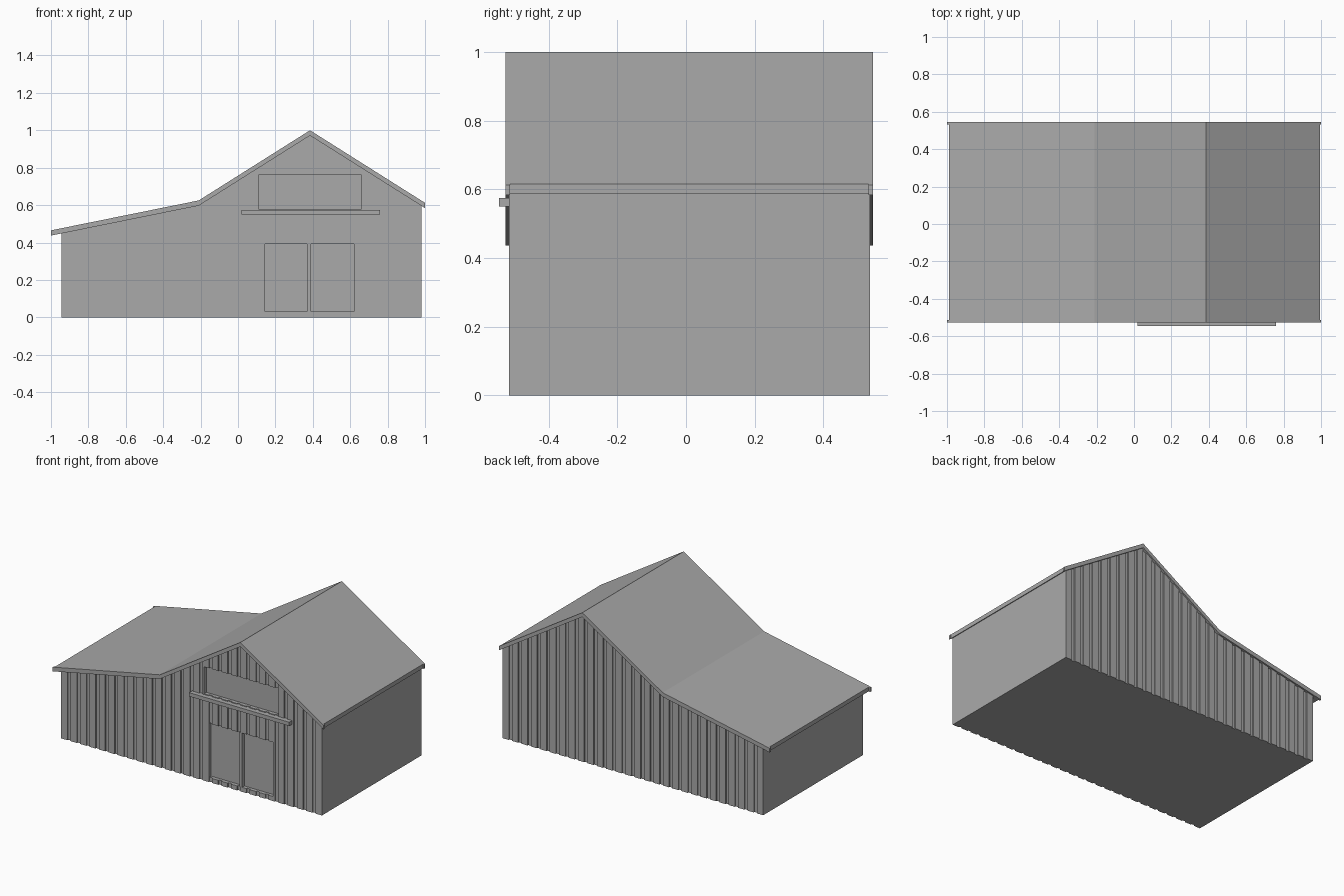
import bpy
import bmesh

cube = bpy.data.objects.get("Cube")
if cube:
    bpy.data.objects.remove(cube, do_unlink=True)

grey = bpy.data.materials.new("barn grey")
grey.use_nodes = True
COLOUR = (0.4, 0.4, 0.4, 1)
grey.diffuse_color = COLOUR
for node in grey.node_tree.nodes:
    if node.type == "BSDF_PRINCIPLED":
        node.inputs["Base Color"].default_value = COLOUR

# Roof line seen from the front, as (x, z)
ROOF = [(-1, 0.465), (-0.21, 0.625), (0.385, 1.0), (1, 0.612)]
THICK = 0.028
LEFT, RIGHT = -0.945, 0.98
FRONT, BACK = -0.515, 0.535
RELIEF = 0.008


def roof_z(x):
    for (xa, za), (xb, zb) in zip(ROOF, ROOF[1:]):
        if x <= xb:
            return za + (zb - za) * (x - xa) / (xb - xa)
    return ROOF[-1][1]


def roof_points(x0, x1):
    """Roof line between two x positions, kinks included."""
    xs = [x0] + [x for x, z in ROOF if x0 < x < x1] + [x1]
    return [(x, roof_z(x)) for x in xs]


def add_prism(bm, profile, y0, y1):
    """Extrude an (x, z) outline along y."""
    near = [bm.verts.new((x, y0, z)) for x, z in profile]
    face = bm.faces.new(near)
    out = bmesh.ops.extrude_face_region(bm, geom=[face])
    moved = [v for v in out["geom"] if isinstance(v, bmesh.types.BMVert)]
    bmesh.ops.translate(bm, verts=moved, vec=(0, y1 - y0, 0))


def make(name, prisms):
    bm = bmesh.new()
    for profile, y0, y1 in prisms:
        add_prism(bm, profile, y0, y1)
    bmesh.ops.recalc_face_normals(bm, faces=bm.faces)
    mesh = bpy.data.meshes.new(name)
    bm.to_mesh(mesh)
    bm.free()
    mesh.materials.append(grey)
    obj = bpy.data.objects.new(name, mesh)
    bpy.context.collection.objects.link(obj)
    return obj


def rect(x0, x1, z0, z1):
    return [(x0, z0), (x1, z0), (x1, z1), (x0, z1)]


def wall_outline(x0, x1):
    top = [(x, z - 0.02) for x, z in roof_points(x0, x1)]
    return [(x1, 0), (x0, 0)] + top


def roof_outline(x0, x1):
    top = roof_points(x0, x1)
    return top + [(x, z - THICK) for x, z in reversed(top)]


# Main body and vertical boards on both gable walls
body = make("barn_body", [(wall_outline(LEFT, RIGHT), FRONT + RELIEF, BACK - RELIEF)])
COUNT, WIDTH = 28, 0.046
step = (RIGHT - LEFT - WIDTH) / (COUNT - 1)
outlines = [wall_outline(LEFT + i * step, LEFT + i * step + WIDTH) for i in range(COUNT)]
front_boards = make("front_boards", [(o, FRONT, FRONT + RELIEF) for o in outlines])
back_boards = make("back_boards", [(o, BACK - RELIEF, BACK) for o in outlines])

# Recessed loft hatch and double doors
openings = [rect(0.11, 0.66, 0.58, 0.76),
            rect(0.145, 0.37, 0.03, 0.392),
            rect(0.39, 0.62, 0.03, 0.392)]
cutter = make("opening_cutter", [(o, FRONT - 0.05, FRONT + 0.025) for o in openings])
cutter.hide_render = True
for obj in (body, front_boards):
    mod = obj.modifiers.new("openings", "BOOLEAN")
    mod.operation = "DIFFERENCE"
    mod.solver = "EXACT"
    mod.object = cutter
    bpy.context.view_layer.objects.active = obj
    bpy.ops.object.modifier_apply(modifier=mod.name)
bpy.data.objects.remove(cutter, do_unlink=True)

# Post between the two doors
make("door_post", [(rect(0.37, 0.39, 0.03, 0.392), FRONT, FRONT + RELIEF)])

# Ledge under the loft hatch
make("loft_ledge", [(rect(0.02, 0.76, 0.55, 0.575), -0.545, FRONT + RELIEF)])

# Roof slab with slightly longer trim boards at each gable
make("roof", [(roof_outline(-0.99, 0.995), -0.512, 0.532)])
trim = roof_outline(-1, 1)
make("front_roof_trim", [(trim, -0.526, -0.512)])
make("back_roof_trim", [(trim, 0.532, 0.545)])
